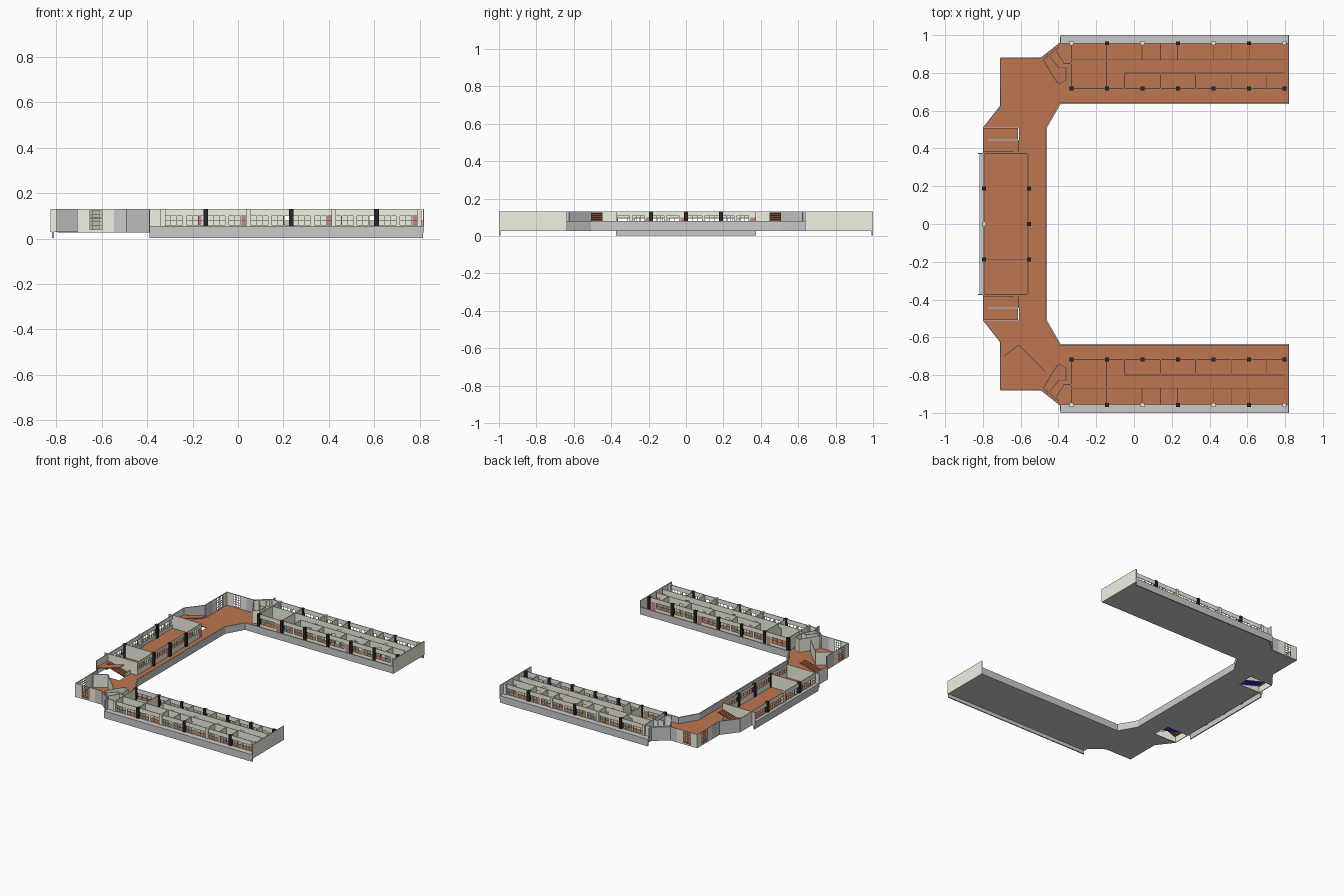
import bpy, bmesh
from math import hypot

if "Cube" in bpy.data.objects:
    bpy.data.objects.remove(bpy.data.objects["Cube"])

CREAM, RED, BLACK = (0.88, 0.88, 0.76, 1), (0.52, 0.18, 0.08, 1), (0.02, 0.02, 0.02, 1)
FRAME, DOOR, BLUE = (0.62, 0.64, 0.58, 1), (0.6, 0.25, 0.22, 1), (0.03, 0.03, 0.7, 1)
COLORS = {"window_walls": CREAM, "end_walls": CREAM, "partitions": CREAM, "corner_walls": CREAM,
          "stair_walls": CREAM, "pale_columns": CREAM, "black_columns": BLACK, "floor": RED,
          "stair_treads": RED, "stair_soffits": BLUE, "window_frames": FRAME, "doors": DOOR}
parts = {}
F, TOP = 0.034, 0.13            # floor level, wall top


def prism(part, pts, z0, z1):
    bm = parts.setdefault(part, bmesh.new())
    lo = [bm.verts.new((x, y, z0)) for x, y in pts]
    hi = [bm.verts.new((x, y, z1)) for x, y in pts]
    bm.faces.new(lo[::-1])
    bm.faces.new(hi)
    n = len(pts)
    for i in range(n):
        j = (i + 1) % n
        bm.faces.new((lo[i], lo[j], hi[j], hi[i]))


def wall(part, a, b, z0=0.03, z1=TOP, t=0.005):
    """Straight wall of thickness t centred on the line a-b."""
    dx, dy = b[0] - a[0], b[1] - a[1]
    l = hypot(dx, dy)
    nx, ny = -dy / l * t / 2, dx / l * t / 2
    prism(part, [(a[0] - nx, a[1] - ny), (b[0] - nx, b[1] - ny),
                 (b[0] + nx, b[1] + ny), (a[0] + nx, a[1] + ny)], z0, z1)


def lerp(a, b, f):
    return (a[0] + (b[0] - a[0]) * f, a[1] + (b[1] - a[1]) * f)


def window_wall(a, b, n, sill=0.058, head=0.1, pier=0.012, cols=3, rows=2, z0=F):
    """Wall with n barred window openings."""
    l = hypot(b[0] - a[0], b[1] - a[1])
    wall("window_walls", a, b, z0, sill)
    wall("window_walls", a, b, head, TOP)
    p = pier / l / 2
    for i in range(n):
        f0, f1 = i / n, (i + 1) / n
        wall("window_walls", lerp(a, b, f0), lerp(a, b, f0 + p), sill, head)
        wall("window_walls", lerp(a, b, f1 - p), lerp(a, b, f1), sill, head)
        w0, w1 = lerp(a, b, f0 + p), lerp(a, b, f1 - p)
        for c in range(cols + 1):
            m = c / cols * 0.97 + 0.015
            wall("window_frames", lerp(w0, w1, m - 0.015), lerp(w0, w1, m + 0.015), sill, head, 0.003)
        for r in range(rows + 1):
            z = sill + (head - sill) * r / rows
            wall("window_frames", w0, w1, z - 0.0012, z + 0.0012, 0.003)


def column(part, x, y, s=0.021):
    wall(part, (x - s / 2, y), (x + s / 2, y), 0.03, TOP + 0.001, s)


# floor finish and grey slab beneath, notched for the stairwells
half = [(-.465, .51), (-.39, .64), (.815, .64), (.815, .99), (-.39, .99), (-.39, .96), (-.49, .88),
        (-.705, .88), (-.705, .625), (-.795, .51), (-.61, .51), (-.61, .38), (-.795, .38)]
outline = half + [(x, -y) for x, y in half[::-1]]
prism("floor", outline, 0.032, F)
prism("floor_slab", outline, 0.028, 0.032)

# inner courtyard parapet
rail = [(.815, .64), (-.39, .64), (-.465, .51)]
rail += [(x, -y) for x, y in rail[::-1]]
for a, b in zip(rail, rail[1:]):
    wall("courtyard_parapet", a, b, 0.028, 0.08, 0.008)

bays = [-.33 + i * .188 for i in range(7)]
for s in (1, -1):
    def P(x, y):
        return (x, y * s)

    # wing: outer apron with ledge, end wall
    wall("outer_apron", P(-.39, .996), P(.815, .996), 0.003, 0.055, 0.008)
    wall("outer_apron", P(-.39, .976), P(.815, .976), 0.05, 0.055, 0.04)
    wall("end_walls", P(.817, .635), P(.817, 1), 0.028, TOP, 0.006)

    # wing: long window walls and their columns
    for i, x in enumerate(bays):
        column("black_columns" if i % 2 else "pale_columns", x, s * .957)
        column("black_columns", x, s * .717)
        if i < 6:
            x2 = bays[i + 1]
            window_wall(P(x, .957), P(x2, .957), 2)
            if i in (0, 3, 5):
                m = x + .14
                window_wall(P(x, .717), P(m, .717), 1)
                wall("doors", P(m, .717), P(m + .03, .717), F, 0.1)
                wall("window_walls", P(m, .717), P(m + .03, .717), 0.1, TOP)
                wall("window_walls", P(m + .03, .717), P(x2, .717), F, TOP)
            else:
                window_wall(P(x, .717), P(x2, .717), 2)
    wall("pale_columns", P(-.39, .957), P(-.33, .957), F, TOP)

    # wing: inner partitions around a central passage
    wall("partitions", P(-.33, .717), P(-.33, .957))
    wall("partitions", P(-.145, .717), P(-.145, .87))
    for y, x0 in ((.87, -.33), (.80, -.05)):
        for k in range(6):
            a, b = max(x0, bays[k]), bays[k + 1]
            if b - a < .06:
                continue
            wall("partitions", P(a, y), P(b - .03, y), t=.004)
            wall("partitions", P(b - .03, y), P(b, y), .1, TOP, .004)
            if k % 2:
                wall("doors", P(b - .03, y), P(b, y), F, .1, .002)
    for x in (-.145, .043, .14, .23, .42, .515, .61):
        wall("partitions", P(x, .87), P(x, .957), t=.004)
    for x in (-.05, .14, .325, .515, .70):
        wall("partitions", P(x, .717), P(x, .80), t=.004)

    # fan of small angled partitions where wing meets corner
    fan = [((-.48, .87), (-.44, .80)), ((-.46, .90), (-.40, .83)), ((-.42, .93), (-.37, .85)),
           ((-.44, .80), (-.40, .74)), ((-.40, .83), (-.36, .83)), ((-.37, .85), (-.33, .85)),
           ((-.40, .74), (-.36, .76)), ((-.36, .76), (-.36, .83)), ((-.48, .87), (-.40, .935))]
    for a, b in fan:
        wall("partitions", P(*a), P(*b), t=.004)

    # corner: curved grey wall, barred corner windows, splayed wall
    for a, b in zip([(-.39, .99), (-.39, .96), (-.49, .88)], [(-.39, .96), (-.49, .88), (-.545, .88)]):
        wall("grey_corner_wall", P(*a), P(*b))
    wall("corner_walls", P(-.545, .88), P(-.595, .88))
    window_wall(P(-.595, .88), P(-.655, .88), 1, .04, .125, .002, 4, 5, 0.03)
    wall("corner_walls", P(-.655, .88), P(-.708, .88))
    wall("corner_walls", P(-.707, .88), P(-.707, .83))
    window_wall(P(-.707, .83), P(-.707, .76), 1, .04, .125, .002, 4, 5, 0.03)
    wall("corner_walls", P(-.707, .76), P(-.707, .71))
    wall("grey_corner_wall", P(-.707, .71), P(-.707, .625))
    wall("grey_corner_wall", P(-.707, .625), P(-.797, .51))

    # stairwell: walls, two flights and half landing
    wall("stair_walls", P(-.797, .51), P(-.797, .375))
    wall("stair_walls", P(-.825, .373), P(-.56, .373))
    wall("stair_walls", P(-.612, .38), P(-.612, .445), .028, .06)
    n, x0, step, rise = 13, -.613, .0125, .0035
    for i in range(n):
        xa, xb = x0 - i * step, x0 - (i + 1) * step
        z = F + (i + 1) * rise
        wall("stair_treads", P(xa, .412), P(xb, .412), z - .004, z, .06)
        wall("stair_soffits", P(xa, .412), P(xb, .412), z - .007, z - .004, .06)
        z = .08 + (n - i) * rise
        wall("stair_treads", P(xa, .477), P(xb, .477), z - .005, z, .06)
    wall("stair_treads", P(-.776, .445), P(-.795, .445), .075, .08, .128)

# south corner diagonal screen
wall("partitions", (-.69, -.70), (-.61, -.64), t=.004)
wall("partitions", (-.61, -.64), (-.47, -.78), t=.004)

# central hall: window walls, columns, cross partition, outer apron
ys = [-.373, -.187, 0, .187, .373]
for y0, y1 in zip(ys, ys[1:]):
    window_wall((-.795, y0), (-.795, y1), 2)
    window_wall((-.56, y0), (-.56, y1 - .03 * (y0 != 0)), 2, .075, .11)
    if y0:
        wall("doors", (-.56, y1 - .03), (-.56, y1), F, .1, .003)
        wall("window_walls", (-.56, y1 - .03), (-.56, y1), .1, TOP)
for y in ys[1:-1]:
    column("black_columns", -.557, y)
    column("black_columns" if y else "pale_columns", -.793, y)
wall("partitions", (-.795, -.187), (-.56, -.187), t=.004)
wall("outer_apron", (-.815, -.373), (-.815, .373), 0.003, .055, .008)
wall("outer_apron", (-.805, -.373), (-.805, .373), .05, .055, .02)

# turn the collected parts into objects
for name, bm in parts.items():
    bmesh.ops.recalc_face_normals(bm, faces=bm.faces)
    me = bpy.data.meshes.new(name)
    bm.to_mesh(me)
    bm.free()
    ob = bpy.data.objects.new(name, me)
    bpy.context.collection.objects.link(ob)
    if name in COLORS:
        mat = bpy.data.materials.new(name + "_paint")
        mat.diffuse_color = COLORS[name]
        mat.use_nodes = True
        mat.node_tree.nodes["Principled BSDF"].inputs["Base Color"].default_value = mat.diffuse_color
        me.materials.append(mat)
